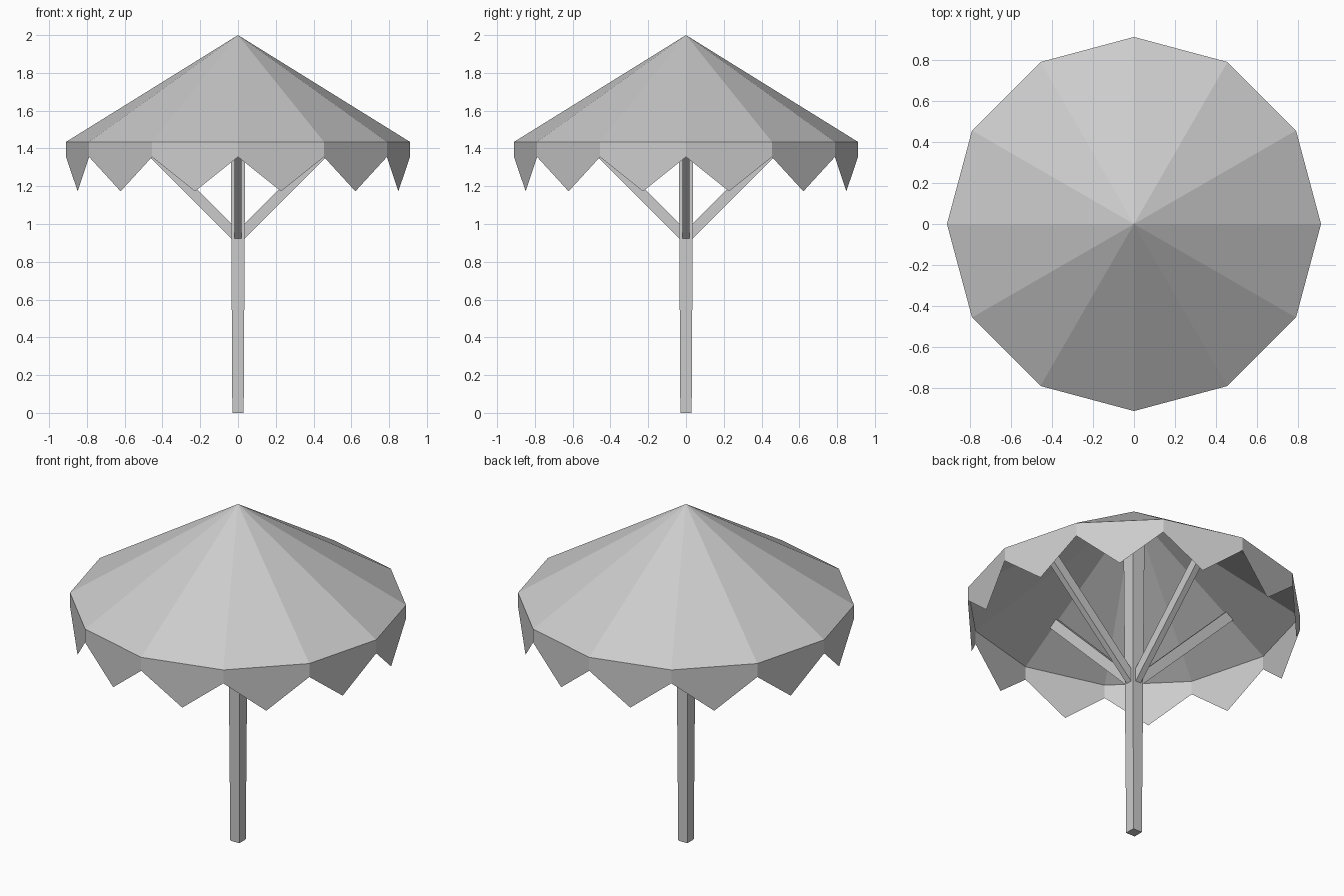
import bpy
import bmesh
from math import cos, sin, pi
from mathutils import Matrix, Vector

cube = bpy.data.objects.get("Cube")
if cube:
    bpy.data.objects.remove(cube, do_unlink=True)

SIDES = 12
RADIUS = 0.91
APEX = 2.0
RIM = 1.435

grey = bpy.data.materials.new("plain grey")
grey.use_nodes = True
grey.diffuse_color = (0.6, 0.6, 0.6, 1)
grey.node_tree.nodes["Principled BSDF"].inputs["Base Color"].default_value = (0.6, 0.6, 0.6, 1)


def add_object(name, bm):
    mesh = bpy.data.meshes.new(name)
    bm.to_mesh(mesh)
    bm.free()
    mesh.materials.append(grey)
    obj = bpy.data.objects.new(name, mesh)
    bpy.context.collection.objects.link(obj)
    return obj


def corner(i, z):
    a = 2 * pi * i / SIDES
    return Vector((RADIUS * cos(a), RADIUS * sin(a), z))


# Canopy: open cone
bm = bmesh.new()
apex = bm.verts.new((0, 0, APEX))
rim = [bm.verts.new(corner(i, RIM)) for i in range(SIDES)]
for i in range(SIDES):
    bm.faces.new((rim[i], rim[(i + 1) % SIDES], apex))
add_object("canopy", bm)

# Valance: one pointed flap per side
bm = bmesh.new()
for i in range(SIDES):
    tip = (corner(i, 1.173) + corner(i + 1, 1.173)) / 2
    outline = (corner(i, RIM), corner(i, 1.355), tip, corner(i + 1, 1.355), corner(i + 1, RIM))
    bm.faces.new([bm.verts.new(p) for p in outline])
bmesh.ops.remove_doubles(bm, verts=bm.verts, dist=0.0001)
add_object("valance", bm)

# Pole: square post, slightly wider at the top
POLE_TOP = 1.94
bm = bmesh.new()
bmesh.ops.create_cube(bm, size=1)
for v in bm.verts:
    top = v.co.z > 0
    half = 0.041 if top else 0.03
    v.co = (half if v.co.x > 0 else -half, half if v.co.y > 0 else -half, POLE_TOP if top else 0)
add_object("pole", bm)

# Braces: slanted struts from the pole to the canopy ridges
profile = [(0.033, 0.92), (0.684, 1.57), (0.634, 1.602), (0.033, 1.0)]
for k, side in enumerate(("left", "back", "right", "front")):
    bm = bmesh.new()
    face = bm.faces.new([bm.verts.new((r, -0.018, z)) for r, z in profile])
    extruded = bmesh.ops.extrude_face_region(bm, geom=[face])["geom"]
    moved = [g for g in extruded if isinstance(g, bmesh.types.BMVert)]
    bmesh.ops.translate(bm, verts=moved, vec=(0, 0.036, 0))
    bmesh.ops.recalc_face_normals(bm, faces=bm.faces)
    bm.transform(Matrix.Rotation(k * pi / 2, 4, "Z"))
    add_object(side + "_brace", bm)
